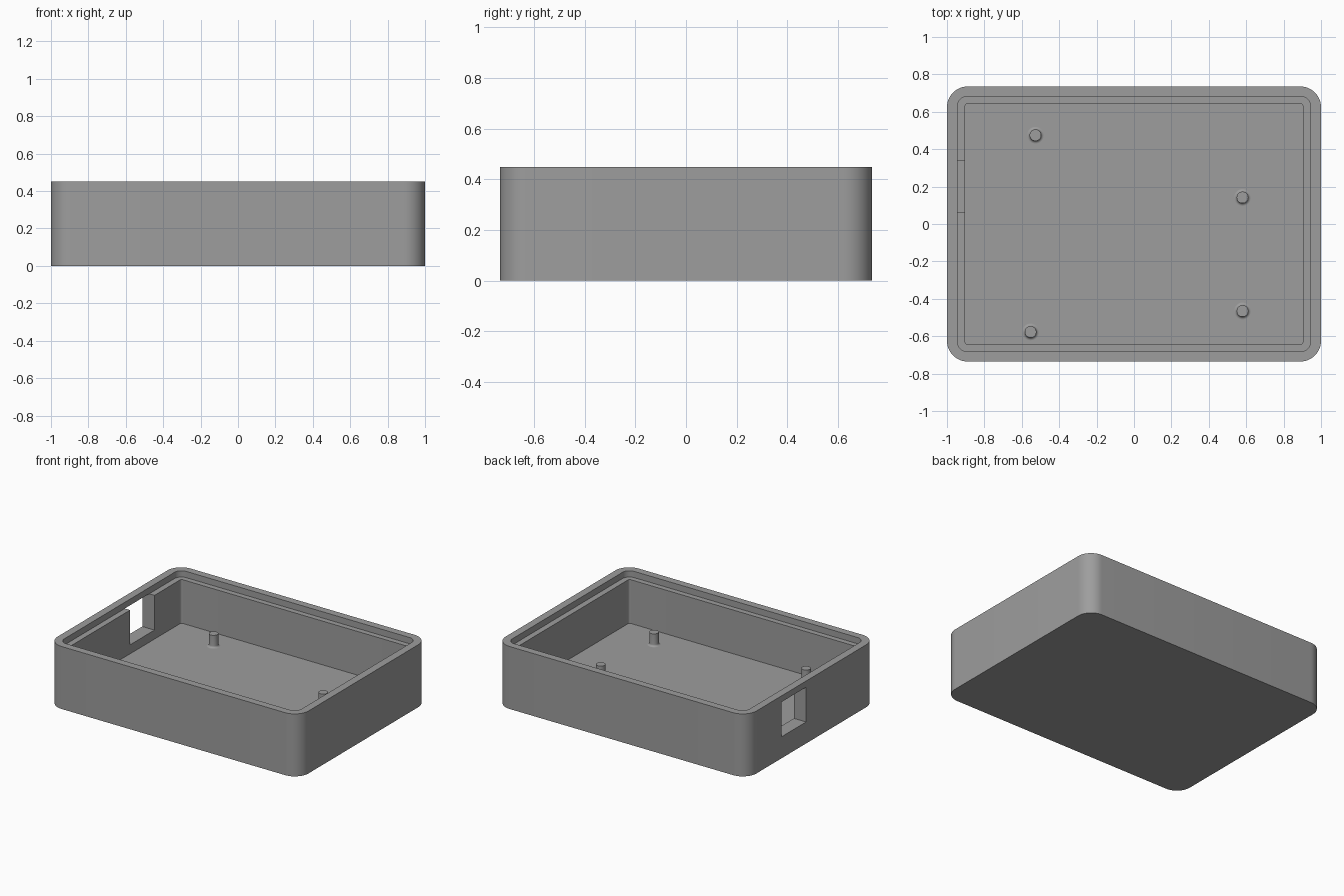
import bpy, bmesh, math

if "Cube" in bpy.data.objects:
    bpy.data.objects.remove(bpy.data.objects["Cube"])

HX, HY, H = 1.0, 0.735, 0.45      # half length, half width, height
LEDGE, FLOOR = 0.405, 0.09        # lip ledge and inner floor heights
POST_TOP = 0.18

grey = bpy.data.materials.new("plain_grey")
grey.diffuse_color = (0.34, 0.34, 0.34, 1)
grey.use_nodes = True
grey.node_tree.nodes["Principled BSDF"].inputs["Base Color"].default_value = grey.diffuse_color


def rounded_rect(hx, hy, r, z, seg=12):
    """Counter-clockwise rounded rectangle points at height z."""
    pts = []
    for k, (sx, sy) in enumerate([(1, 1), (-1, 1), (-1, -1), (1, -1)]):
        for i in range(seg + 1):
            a = math.pi / 2 * (k + i / seg)
            pts.append((sx * (hx - r) + r * math.cos(a),
                        sy * (hy - r) + r * math.sin(a), z))
    return pts


def loft(name, loops, cap_start, cap_end):
    """Skin a stack of equal-length closed loops into one object."""
    bm = bmesh.new()
    rings = [[bm.verts.new(p) for p in loop] for loop in loops]
    n = len(rings[0])
    for a, b in zip(rings, rings[1:]):
        for i in range(n):
            j = (i + 1) % n
            bm.faces.new((a[i], a[j], b[j], b[i]))
    if cap_start:
        bm.faces.new(rings[0][::-1])
    if cap_end:
        bm.faces.new(rings[-1])
    me = bpy.data.meshes.new(name)
    bm.to_mesh(me)
    bm.free()
    me.materials.append(grey)
    ob = bpy.data.objects.new(name, me)
    bpy.context.collection.objects.link(ob)
    return ob


def activate(ob):
    bpy.ops.object.select_all(action='DESELECT')
    ob.select_set(True)
    bpy.context.view_layer.objects.active = ob


def smooth(ob):
    activate(ob)
    bpy.ops.object.shade_smooth_by_angle(angle=math.radians(30))


# Open tray: outer wall, rim, stepped lip, inner wall and floor
tray = loft("tray", [
    rounded_rect(HX, HY, 0.11, 0),
    rounded_rect(HX, HY, 0.11, H),
    rounded_rect(0.945, 0.682, 0.055, H),
    rounded_rect(0.945, 0.682, 0.055, LEDGE),
    rounded_rect(0.903, 0.643, 0.014, LEDGE),
    rounded_rect(0.903, 0.643, 0.014, FLOOR),
], True, True)

# Port opening through the left wall, reaching up to the ledge
bpy.ops.mesh.primitive_cube_add(size=1, location=(-0.95, 0.2, (0.155 + LEDGE + 0.0005) / 2))
cutter = bpy.context.object
cutter.name = "port_cutter"
cutter.scale = (0.3, 0.277, LEDGE + 0.0005 - 0.155)
cutter.data.materials.append(grey)
cutter.hide_render = True
mod = tray.modifiers.new("port", 'BOOLEAN')
mod.operation = 'DIFFERENCE'
mod.solver = 'EXACT'
mod.object = cutter
activate(tray)
bpy.ops.object.modifier_apply(modifier=mod.name)
bpy.data.objects.remove(cutter)
smooth(tray)

# Mounting posts with a small fillet where they meet the floor
R, F = 0.031, 0.014
profile = [(R + F - F * math.sin(a), FLOOR + F - F * math.cos(a))
           for a in (math.pi / 2 * i / 5 for i in range(6))]
profile.append((R, POST_TOP))
for i, (x, y) in enumerate([(-0.527, 0.475), (-0.553, -0.577), (0.58, 0.142), (0.58, -0.465)]):
    rings = [[(x + r * math.cos(math.tau * k / 32), y + r * math.sin(math.tau * k / 32), z)
              for k in range(32)] for r, z in profile]
    smooth(loft(f"mounting_post_{i + 1}", rings, False, True))
